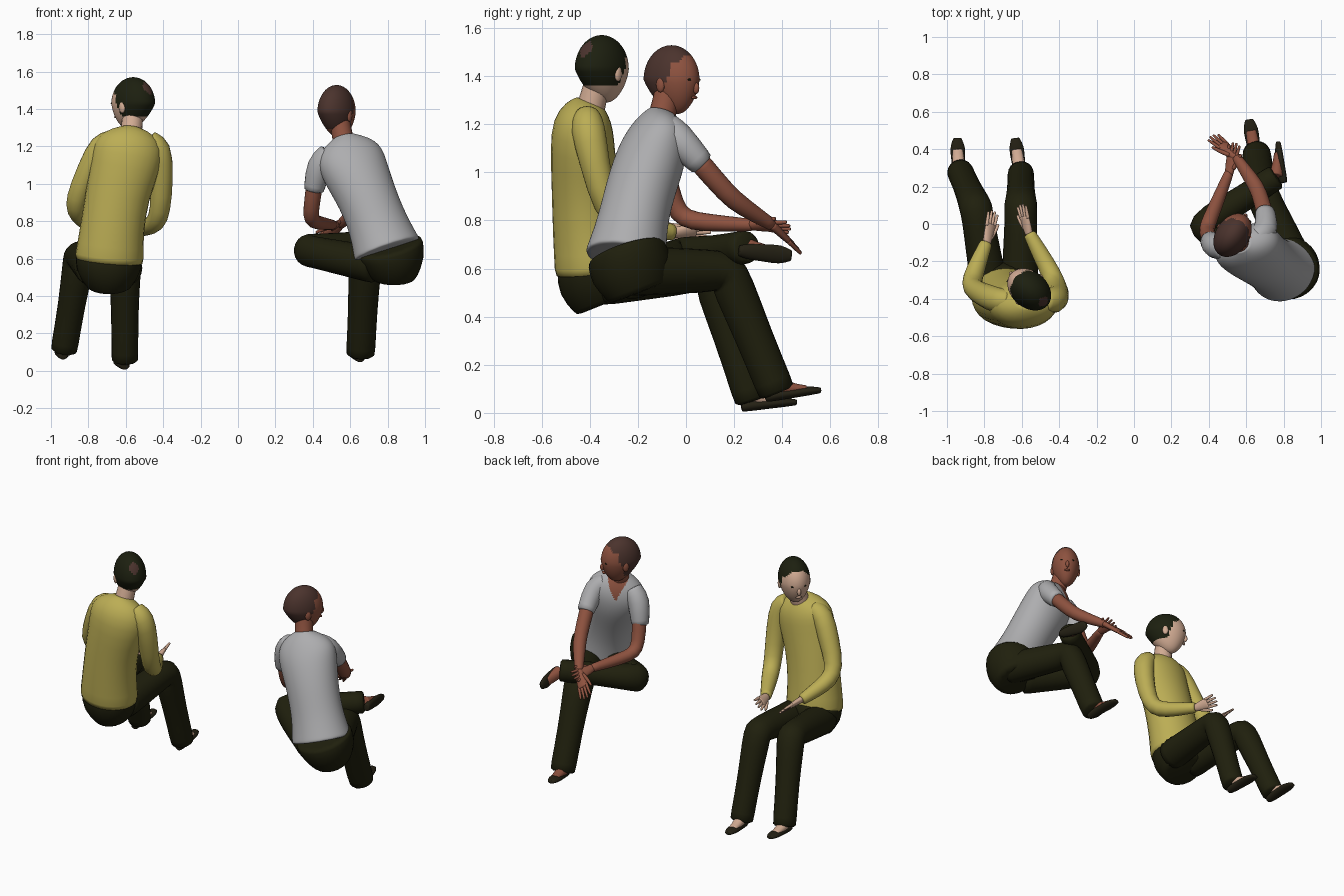
import bpy, bmesh, math
from mathutils import Vector as V

if "Cube" in bpy.data.objects:
    bpy.data.objects.remove(bpy.data.objects["Cube"])


def material(name, r, g, b):
    m = bpy.data.materials.new(name)
    m.diffuse_color = (r, g, b, 1)
    m.use_nodes = True
    m.node_tree.nodes["Principled BSDF"].inputs["Base Color"].default_value = m.diffuse_color
    return m


YELLOW = material("yellow_sweater", 0.50, 0.42, 0.09)
GREY = material("grey_shirt", 0.42, 0.42, 0.43)
TROUSER = material("dark_trousers", 0.014, 0.014, 0.004)
SHOE = material("dark_shoes", 0.018, 0.015, 0.007)
PALE = material("pale_skin", 0.66, 0.42, 0.30)
BROWN = material("brown_skin", 0.27, 0.085, 0.05)
HAIR_A = material("black_hair", 0.012, 0.014, 0.005)
HAIR_B = material("brown_hair", 0.07, 0.033, 0.026)


def finish(name, bm, mats, subdiv=0):
    bmesh.ops.recalc_face_normals(bm, faces=bm.faces[:])
    for f in bm.faces:
        f.smooth = True
    me = bpy.data.meshes.new(name)
    bm.to_mesh(me)
    bm.free()
    for m in mats:
        me.materials.append(m)
    ob = bpy.data.objects.new(name, me)
    bpy.context.collection.objects.link(ob)
    if subdiv:
        s = ob.modifiers.new("smooth", "SUBSURF")
        s.levels = s.render_levels = subdiv
    return ob


def loft(name, pts, mat, side=(1, 0, 0), sides=10, subdiv=1):
    """Tube through (x, y, z, radius along side[, other radius])."""
    rows = [(V(p[:3]), p[3], p[-1]) for p in pts]
    first = (rows[0][0].lerp(rows[1][0], 0.06), rows[0][1], rows[0][2])
    last = (rows[-1][0].lerp(rows[-2][0], 0.06), rows[-1][1], rows[-1][2])
    rows = [rows[0], first] + rows[1:-1] + [last, rows[-1]]
    bm = bmesh.new()
    rings = []
    u = V(side)
    for i, (c, a, b) in enumerate(rows):
        t = V()
        if i > 0:
            t += (c - rows[i - 1][0]).normalized()
        if i < len(rows) - 1:
            t += (rows[i + 1][0] - c).normalized()
        t.normalize()
        u = (u - t * u.dot(t)).normalized()
        v = t.cross(u)
        k = 1.06
        rings.append([bm.verts.new(c + u * a * k * math.cos(w) + v * b * k * math.sin(w))
                      for w in (2 * math.pi * j / sides for j in range(sides))])
    for r, s in zip(rings, rings[1:]):
        for j in range(sides):
            bm.faces.new((r[j], r[(j + 1) % sides], s[(j + 1) % sides], s[j]))
    bm.faces.new(rings[0])
    bm.faces.new(rings[-1])
    return finish(name, bm, [mat], subdiv)


def leg(name, hip, knee, hem, r):
    hip, knee, hem = V(hip), V(knee), V(hem)
    path = [(hip, r[0]), (hip.lerp(knee, .5), (r[0] + r[1]) / 2), (hip.lerp(knee, .87), r[1]),
            (knee, r[1] * 1.05), (knee.lerp(hem, .13), r[1]), (knee.lerp(hem, .5), r[2]), (hem, r[2])]
    loft(name, [(*p, q) for p, q in path], TROUSER)


def foot(name, ankle, heel, toe, up, skin):
    ankle, heel, toe, up = V(ankle), V(heel), V(toe), V(up)
    d = toe - heel
    side = d.cross(up).normalized()
    at = lambda t, h: tuple(heel + d * t + up * h)
    loft(name + "_shoe", [(*at(0, .02), .022, .02), (*at(.15, .022), .034, .024), (*at(.5, .02), .036, .02),
                          (*at(.78, .02), .043, .02), (*at(1, .014), .022, .012)], SHOE, side)
    loft(name + "_instep", [(*ankle, .036), (*ankle.lerp(heel + d * .35 + up * .04, .7), .036),
                            (*at(.55, .035), .031, .022), (*at(.74, .03), .026, .014)], skin, side)


def hand(name, wrist, tip, up, thumb, skin):
    wrist, tip, up = V(wrist), V(tip), V(up)
    d = tip - wrist
    side = d.cross(up).normalized()
    at = lambda t, s: tuple(wrist + d * t + side * s)
    loft(name + "_palm", [(*at(-.1, 0), .024, .02), (*at(.2, 0), .032, .018), (*at(.55, 0), .036, .013)],
         skin, side)
    for i in range(4):
        k = i - 1.5
        loft(f"{name}_finger_{i + 1}", [(*at(.45, k * .018), .011), (*at(.75, k * .021), .010),
                                        (*at(1 - .07 * abs(k), k * .024), .007)], skin, side, 6)
    loft(name + "_thumb", [(*at(.1, thumb * .02), .014), (*at(.4, thumb * .046), .012),
                           (*at(.62, thumb * .055), .008)], skin, side, 6)


def blob(name, c, size, right, fwd, mat):
    bm = bmesh.new()
    bmesh.ops.create_uvsphere(bm, u_segments=12, v_segments=8, radius=1)
    for v in bm.verts:
        n = v.co.copy()
        v.co = V(c) + right * n.x * size[0] + fwd * n.y * size[1] + V((0, 0, n.z * size[2]))
    finish(name, bm, [mat])


def head(name, centre, face, size, skin, hair, brow, nape, crown=None):
    c, fwd = V(centre), V((*face, 0)).normalized()
    right = V((fwd.y, -fwd.x, 0))
    w, d, h = size
    place = lambda x, y, z: c + right * x * w + fwd * y * d + V((0, 0, z * h))
    bm = bmesh.new()
    bmesh.ops.create_uvsphere(bm, u_segments=48, v_segments=36, radius=1)
    # hair and face split by position on the skull
    for f in bm.faces:
        n = f.calc_center_median().normalized()
        if n.z > nape and n.z > brow + (n.y - .55) * 1.6 and (n.z > brow or n.y < .35):
            f.material_index = 1
        if crown and n.dot(V(crown)) > .955:
            f.material_index = 2
    for v in bm.verts:
        x, y, z = v.co
        k = max(0, -z)
        v.co = place(x * (1 - .22 * k), y * (1 - .3 * k) + .22 * k, z)
    finish(name + "_head", bm, [skin, hair, HAIR_B])
    blob(name + "_nose", place(0, .97, -.25), (.012, .014, .024), right, fwd, skin)
    blob(name + "_lips", place(0, .90, -.52), (.020, .008, .007), right, fwd, skin)
    for s, n in ((-1, "left"), (1, "right")):
        blob(f"{name}_{n}_ear", place(s * .93, .0, -.15), (.012, .020, .032), right, fwd, skin)
        blob(f"{name}_{n}_eye", place(s * .38, .895, .0), (.012, .006, .005), right, fwd, HAIR_A)


# ---- Sitter in the sweater ----
A = "sweater_sitter"
loft(A + "_torso", [(-.69, -.385, .58, .18, .155), (-.675, -.405, .75, .165, .145), (-.645, -.42, .95, .165, .135),
                    (-.60, -.43, 1.10, .18, .13), (-.585, -.43, 1.20, .185, .125),
                    (-.58, -.41, 1.265, .14, .09), (-.578, -.40, 1.295, .06, .055)], YELLOW, sides=14)
loft(A + "_left_sleeve", [(-.66, -.41, 1.235, .055), (-.735, -.41, 1.21, .072), (-.80, -.38, 1.07, .064),
                          (-.868, -.345, .92, .056), (-.865, -.29, .85, .054), (-.83, -.2, .81, .046),
                          (-.79, -.1, .77, .034)], YELLOW)
loft(A + "_right_sleeve", [(-.48, -.41, 1.235, .055), (-.42, -.41, 1.19, .076), (-.405, -.38, 1.04, .062),
                           (-.415, -.335, .85, .055), (-.44, -.27, .785, .053), (-.5, -.16, .765, .046),
                           (-.56, -.05, .75, .034)], YELLOW)
hand(A + "_left_hand", (-.785, -.09, .77), (-.75, .075, .74), (1, 0, 1), 1, PALE)
hand(A + "_right_hand", (-.565, -.04, .75), (-.605, .11, .76), (-1, 0, .8), -1, PALE)
loft(A + "_pelvis", [(-.69, -.385, .63, .172, .15), (-.69, -.365, .54, .175, .17), (-.69, -.33, .455, .12, .13)],
     TROUSER, sides=14)
leg(A + "_left_leg", (-.77, -.36, .545), (-.845, .09, .62), (-.932, .285, .10), (.1, .085, .072))
leg(A + "_right_leg", (-.61, -.36, .545), (-.605, .1, .59), (-.605, .275, .045), (.1, .085, .072))
foot(A + "_left_foot", (-.935, .29, .13), (-.935, .23, .06), (-.945, .46, .085), (0, 0, 1), PALE)
foot(A + "_right_foot", (-.61, .28, .08), (-.605, .23, .005), (-.635, .46, .03), (0, 0, 1), PALE)
loft(A + "_neck", [(-.575, -.40, 1.25, .06), (-.565, -.38, 1.33, .056), (-.56, -.355, 1.41, .056)], PALE)
head(A, (-.56, -.35, 1.43), (-.75, .65), (.097, .13, .14), PALE, HAIR_A, .38, -.5, (0, -.8, .6))

# ---- Sitter in the short-sleeved shirt, one ankle on the other knee ----
B = "shirt_sitter"
TURN = (.95, .25, 0)
shirt = loft(B + "_torso", [(.80, -.25, .64, .18, .165), (.75, -.225, .78, .155, .14), (.69, -.19, .93, .155, .14),
                            (.63, -.145, 1.06, .175, .14), (.595, -.12, 1.15, .18, .12),
                            (.575, -.11, 1.215, .13, .085), (.565, -.10, 1.25, .06, .055)],
             GREY, TURN, sides=14, subdiv=3)
# skin in the open V of the collar
me = bpy.data.meshes.new_from_object(shirt.evaluated_get(bpy.context.evaluated_depsgraph_get()))
shirt.modifiers.clear()
shirt.data = me
me.materials.append(BROWN)
for f in me.polygons:
    p = f.center - V((.565, -.11, 1.10))
    if p.z > 0 and p.y * .95 - p.x * .25 > .02 and abs(p.x * .95 + p.y * .25) < p.z * .45:
        f.material_index = 1
loft(B + "_left_sleeve", [(.49, -.13, 1.165, .06), (.43, -.12, 1.1, .072), (.405, -.09, .96, .054)], GREY)
loft(B + "_right_sleeve", [(.645, -.08, 1.19, .06), (.715, -.045, 1.15, .074), (.70, .07, 1.03, .054)], GREY)
loft(B + "_left_arm", [(.41, -.09, 1.0, .045), (.39, -.05, .86, .042), (.39, -.01, .805, .042),
                       (.43, .08, .79, .039), (.51, .28, .78, .026)], BROWN)
loft(B + "_right_arm", [(.70, .05, 1.05, .045), (.67, .17, .91, .042), (.635, .23, .86, .041),
                        (.545, .36, .78, .026)], BROWN)
hand(B + "_left_hand", (.51, .28, .78), (.54, .44, .77), (-.6, 0, .8), 1, BROWN)
hand(B + "_right_hand", (.54, .365, .775), (.41, .475, .67), (.3, .5, .8), -1, BROWN)
loft(B + "_pelvis", [(.81, -.25, .67, .175, .16), (.83, -.225, .59, .17, .175), (.83, -.19, .5, .12, .13)],
     TROUSER, TURN, sides=14)
leg(B + "_right_leg", (.87, -.24, .59), (.68, .17, .59), (.655, .38, .08), (.105, .088, .078))
leg(B + "_left_leg", (.74, -.24, .565), (.355, -.01, .645), (.765, .255, .69), (.1, .084, .07))
foot(B + "_right_foot", (.64, .39, .11), (.655, .33, .045), (.615, .56, .08), (0, 0, 1), BROWN)
foot(B + "_left_foot", (.76, .255, .69), (.82, .22, .67), (.785, .44, .65), (-1, 0, .2), BROWN)
loft(B + "_neck", [(.57, -.11, 1.2, .058), (.555, -.09, 1.27, .055), (.54, -.07, 1.36, .056)], BROWN)
head(B, (.527, -.06, 1.385), (.55, .83), (.09, .126, .143), BROWN, HAIR_B, .5, -.62)
